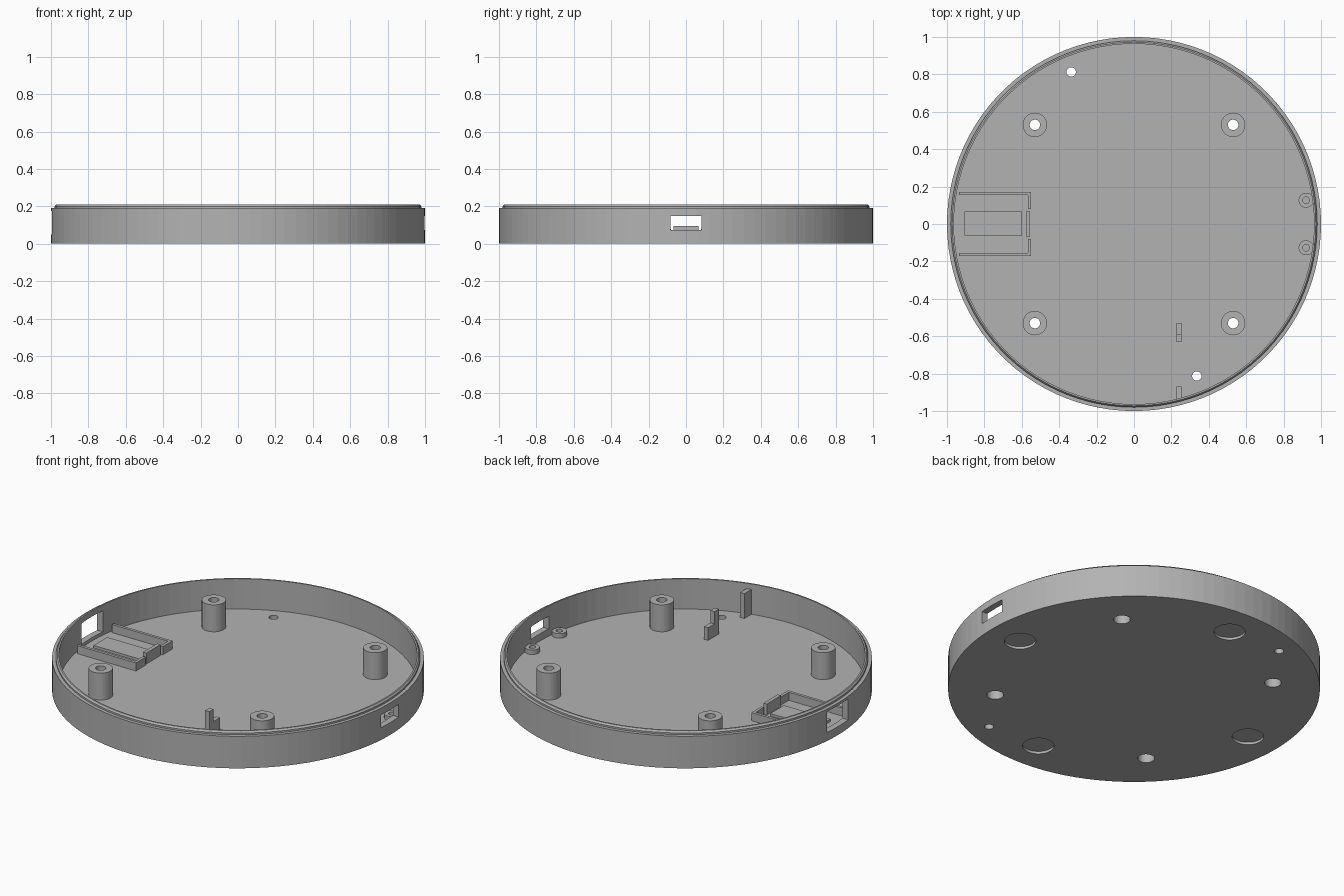
import bpy, bmesh
from math import cos, sin, tau

old = bpy.data.objects.get("Cube")
if old:
    bpy.data.objects.remove(old, do_unlink=True)

grey = bpy.data.materials.new("plain_grey")
grey.use_nodes = True
grey.diffuse_color = (0.45, 0.45, 0.45, 1)
grey.node_tree.nodes["Principled BSDF"].inputs["Base Color"].default_value = grey.diffuse_color

FLOOR, RIM = 0.03, 0.19
SINK = 0.02  # parts start just inside the floor


def add_object(name, bm):
    bmesh.ops.recalc_face_normals(bm, faces=bm.faces)
    mesh = bpy.data.meshes.new(name)
    bm.to_mesh(mesh)
    bm.free()
    mesh.materials.append(grey)
    obj = bpy.data.objects.new(name, mesh)
    bpy.context.collection.objects.link(obj)
    return obj


def lathe(name, profile, x=0, y=0, sides=32):
    """Turn a closed (radius, z) outline; points on the axis become caps."""
    bm = bmesh.new()
    rings = []
    for r, z in profile:
        if r == 0:
            rings.append([bm.verts.new((x, y, z))] * sides)
        else:
            rings.append([bm.verts.new((x + r * cos(tau * i / sides), y + r * sin(tau * i / sides), z))
                          for i in range(sides)])
    for a, b in zip(rings, rings[1:] + rings[:1]):
        for i in range(sides):
            j = (i + 1) % sides
            corners = list(dict.fromkeys((a[i], a[j], b[j], b[i])))
            if len(corners) > 2:
                bm.faces.new(corners)
    return add_object(name, bm)


def prism(name, outline, x0, x1):
    """Extrude a (y, z) outline along x."""
    bm = bmesh.new()
    face = bm.faces.new([bm.verts.new((x0, y, z)) for y, z in outline])
    new = bmesh.ops.extrude_face_region(bm, geom=[face])["geom"]
    bmesh.ops.translate(bm, vec=(x1 - x0, 0, 0),
                        verts=[v for v in new if isinstance(v, bmesh.types.BMVert)])
    return add_object(name, bm)


def box(name, x0, x1, y0, y1, z0, z1):
    return prism(name, [(y0, z0), (y1, z0), (y1, z1), (y0, z1)], x0, x1)


def drill(x, y, r, top):
    return lathe("drill", [(0, -0.1), (r, -0.1), (r, top), (0, top)], x, y)


# Round tray with a stepped, bevelled lip
tray = lathe("round_tray", [(0, 0), (1, 0), (1, RIM), (0.98, RIM), (0.98, 0.2), (0.972, 0.21),
                            (0.963, 0.21), (0.963, FLOOR), (0, FLOOR)], sides=100)

# Screw posts with a wide bore underneath
corners = [(sx * 0.53, sy * 0.53) for sx in (-1, 1) for sy in (-1, 1)]
cutters = []
for x, y in corners:
    lathe("screw_post", [(0.045, SINK), (0.065, SINK), (0.065, RIM), (0.028, RIM),
                         (0.028, 0.11), (0.045, 0.11)], x, y)
    cutters.append(drill(x, y, 0.045, 0.1))

# Small floor holes, shallow foot recesses and the two side openings
for s in (-1, 1):
    cutters.append(drill(s * 0.336, -s * 0.813, 0.025, 0.1))
    cutters.append(drill(s * 0.8, 0, 0.085, 0.015))
    cutters.append(drill(0, s * 0.8, 0.085, 0.015))
cutters.append(box("port_cutter", 0.9, 1.1, -0.083, 0.083, 0.073, 0.148))
cutters.append(box("slot_cutter", -1.1, -0.9, -0.1, 0.1, 0.05, 0.175))

for cutter in cutters:
    cut = tray.modifiers.new("cut", "BOOLEAN")
    cut.operation, cut.solver, cut.object = "DIFFERENCE", "EXACT", cutter
bpy.context.view_layer.update()
result = bpy.data.meshes.new_from_object(tray.evaluated_get(bpy.context.evaluated_depsgraph_get()))
tray.modifiers.clear()
tray.data = result
for cutter in cutters:
    bpy.data.objects.remove(cutter, do_unlink=True)

# Board holder: side rails, end stops, latch and raised pad
for s in (-1, 1):
    lo, hi = sorted((s * 0.155, s * 0.172))
    box("holder_rail", -0.935, -0.55, lo, hi, SINK, 0.078)
    lo, hi = sorted((s * 0.08, s * 0.172))
    box("holder_stop", -0.567, -0.55, lo, hi, SINK, 0.078)
box("holder_latch", -0.577, -0.555, -0.066, 0.066, SINK, 0.095)
box("holder_pad", -0.905, -0.6, -0.062, 0.066, SINK, 0.045)

# Small bosses beside the port
for s in (-1, 1):
    lathe("port_boss", [(0.018, SINK), (0.04, SINK), (0.04, 0.057), (0.018, 0.057)],
          0.92, s * 0.127, sides=24)

# Stepped bracket and its partner against the wall
prism("stepped_bracket", [(-0.63, SINK), (-0.53, SINK), (-0.53, 0.105), (-0.59, 0.105),
                          (-0.59, 0.178), (-0.63, 0.178)], 0.226, 0.253)
box("wall_bracket", 0.226, 0.253, -0.94, -0.87, SINK, 0.178)
